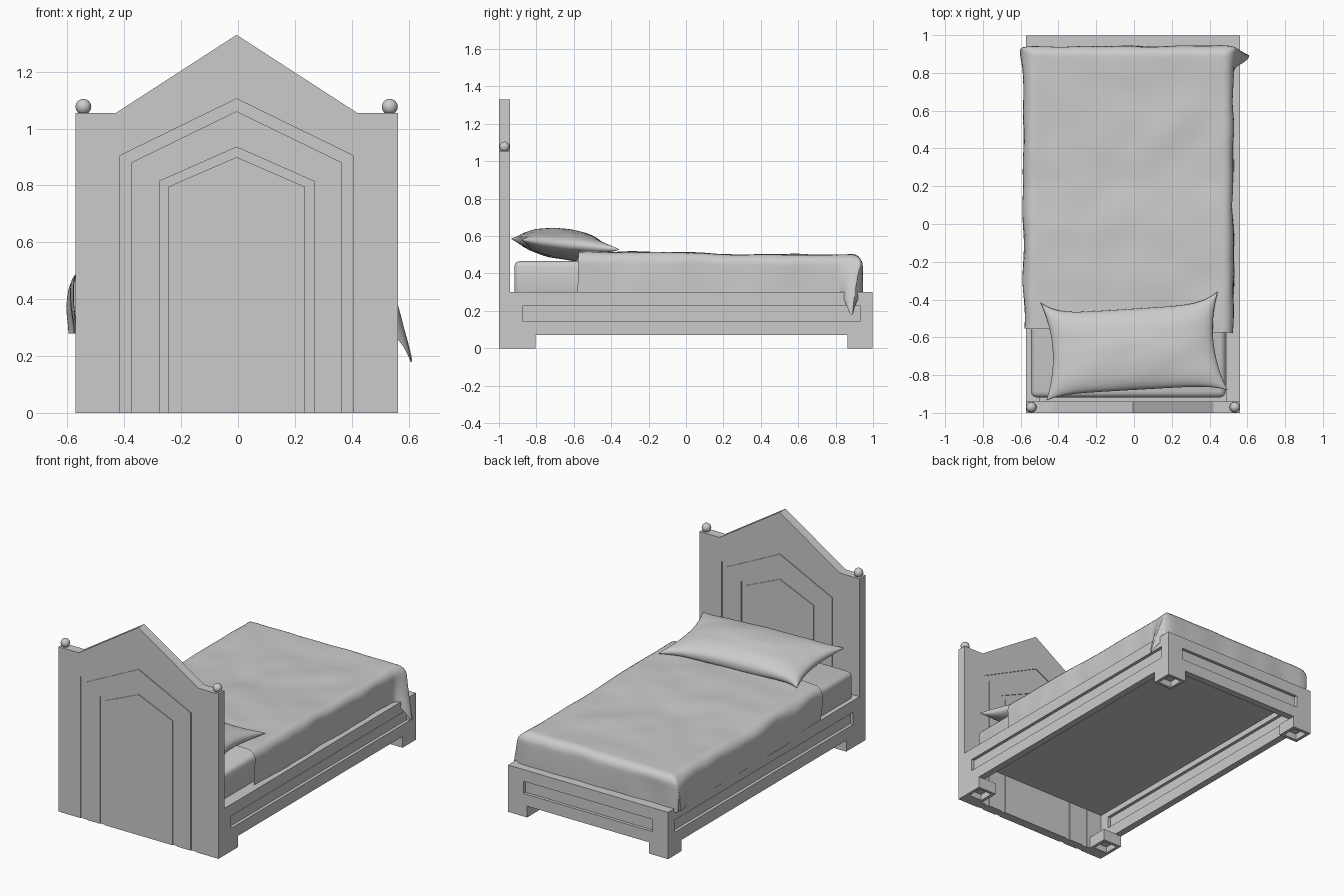
import bpy, bmesh, math
from mathutils import Vector, noise

if "Cube" in bpy.data.objects:
    bpy.data.objects.remove(bpy.data.objects["Cube"])

CX = -0.005  # frame centre line


def new_object(name, bm):
    bmesh.ops.recalc_face_normals(bm, faces=bm.faces)
    me = bpy.data.meshes.new(name)
    bm.to_mesh(me)
    bm.free()
    ob = bpy.data.objects.new(name, me)
    bpy.context.collection.objects.link(ob)
    return ob


def box(name, x0, x1, y0, y1, z0, z1, bevel=0):
    bm = bmesh.new()
    bmesh.ops.create_cube(bm, size=1)
    for v in bm.verts:
        v.co = ((x0 + x1) / 2 + v.co.x * (x1 - x0),
                (y0 + y1) / 2 + v.co.y * (y1 - y0),
                (z0 + z1) / 2 + v.co.z * (z1 - z0))
    if bevel:
        bmesh.ops.bevel(bm, geom=bm.edges[:], offset=bevel, segments=3, profile=0.5, affect='EDGES')
    return new_object(name, bm)


def slab(name, pts, y0, y1):
    # x-z outline extruded along y
    bm = bmesh.new()
    f = bm.faces.new([bm.verts.new((CX + x, y0, z)) for x, z in pts])
    r = bmesh.ops.extrude_face_region(bm, geom=[f])
    bmesh.ops.translate(bm, vec=(0, y1 - y0, 0),
                        verts=[g for g in r['geom'] if isinstance(g, bmesh.types.BMVert)])
    return new_object(name, bm)


def cut(ob, cutters):
    for c in cutters:
        m = ob.modifiers.new('cut', 'BOOLEAN')
        m.operation, m.solver, m.object = 'DIFFERENCE', 'EXACT', c
        bpy.context.view_layer.objects.active = ob
        bpy.ops.object.modifier_apply(modifier=m.name)
        bpy.data.objects.remove(c, do_unlink=True)


def smooth(ob, angle=60):
    bpy.ops.object.select_all(action='DESELECT')
    ob.select_set(True)
    bpy.context.view_layer.objects.active = ob
    bpy.ops.object.shade_smooth_by_angle(angle=math.radians(angle))


def house(w, shoulder, peak):
    return [(-w, -0.05), (-w, shoulder), (0, peak), (w, shoulder), (w, -0.05)]


# Headboard with two wide, shallow house-shaped grooves on each face
H = 0.567
headboard = slab('headboard', [(-H, 0), (-H, 1.055), (-0.425, 1.055), (0, 1.33),
                               (0.425, 1.055), (H, 1.055), (H, 0)], -1.0, -0.94)
grooves = []
for w, s, p, g in ((0.41, 0.905, 1.105, 0.04), (0.272, 0.815, 0.935, 0.032)):
    outline = house(w, s, p) + house(w - g, s - g * 0.6, p - g * 1.1)[::-1]
    for y0, y1 in ((-1.03, -0.994), (-0.946, -0.91)):
        grooves.append(slab('groove_cutter', outline, y0, y1))
cut(headboard, grooves)

# Ball finials
for side, name in ((-1, 'left'), (1, 'right')):
    bm = bmesh.new()
    bmesh.ops.create_uvsphere(bm, u_segments=12, v_segments=8, radius=0.028)
    bmesh.ops.translate(bm, verts=bm.verts, vec=(CX + side * 0.539, -0.97, 1.077))
    smooth(new_object('finial_' + name, bm))

# Bed frame: three rails with a slot sunk into both faces, open towards the headboard
X0, X1, Y0, Y1, T, F, D = CX - H, CX + H, -0.94, 0.998, 0.045, 0.135, 0.02
frame = box('bed_frame', X0, X1, Y0, Y1, 0.072, 0.30)
cutters = [box('well', X0 + T, X1 - T, Y0 - 0.1, Y1 - T, -1, 0.27),
           box('opening', X0 + 0.075, X1 - 0.075, Y0 - 0.1, Y1 - 0.075, 0.2, 1)]
for a, b in ((X0 - 0.1, X0 + D), (X1 - D, X1 + 0.1),
             (X0 + T - D, X0 + 0.1), (X1 - 0.1, X1 - T + D)):
    cutters.append(box('slot_side', a, b, Y0 + 0.065, Y1 - 0.065, 0.147, 0.225))
for a, b in ((Y1 - D, Y1 + 0.1), (Y1 - 0.1, Y1 - T + D)):
    cutters.append(box('slot_end', X0 + 0.11, X1 - 0.11, a, b, 0.147, 0.225))
cut(frame, cutters)
box('bed_base', X0 + T, X1 - T, Y0, Y1 - T, 0.262, 0.275)

# Square feet, hollow underneath
for xn, x in (('left', X0), ('right', X1 - F)):
    for yn, y in (('head', Y0), ('tail', Y1 - F)):
        foot = box(f'foot_{yn}_{xn}', x, x + F, y, y + F, 0, 0.075)
        h = 0.02
        cut(foot, [box('hollow', x + h, x + F - h, y + h, y + F - h, -0.1, 0.04)])

# Mattress
smooth(box('mattress', -0.545, 0.485, -0.918, 0.92, 0.275, 0.466, bevel=0.03), 40)


def fold(s, edge, r=0.05):
    # distance along the cloth -> (position, drop) over a rounded edge
    t = s - (edge - r)
    if t <= 0:
        return s, 0
    if t < r * math.pi / 2:
        return edge - r + r * math.sin(t / r), r * (1 - math.cos(t / r))
    return edge, r + t - r * math.pi / 2


def ease(t):
    t = max(0, min(1, t))
    return t * t * (3 - 2 * t)


# Blanket draped over both sides and the end, with a loose corner on the right
NX, NY, HX, HEAD, END, HANG = 90, 110, 0.55, -0.565, 0.94, 0.2
bm = bmesh.new()
rows = []
for j in range(NY + 1):
    row = []
    v = HEAD + (END + HANG - HEAD) * j / NY
    y, dv = fold(v, END)
    for i in range(NX + 1):
        u = (HX + HANG) * (2 * i / NX - 1)
        side = 1 if u > 0 else -1
        x, du = fold(abs(u), HX)
        drop = max(du, dv)
        hang = ease(du / 0.06)
        p = Vector((side * x - 0.025, y, 0.5 - drop))
        p.z += (0.013 * ease((0.25 - v) / 0.3)
                + 0.008 * noise.noise(Vector((u * 5, v * 5, 3)))) * (1 - min(1, drop * 6))
        # gentle waves on the hanging parts, bulge on the left
        p.x += hang * side * 0.014 * noise.noise(Vector((v * 5, du * 3, side * 7)))
        if side < 0:
            p.x -= 0.012 * math.sin(min(du / HANG, 1) * math.pi)
        p.y += ease(dv / 0.06) * 0.01 * noise.noise(Vector((u * 5, dv * 3, 11)))
        # flared corner
        w = ease((v - (END - 0.14)) / 0.14) * min(1, du / HANG)
        p.x += side * w * (0.085 if side > 0 else 0.015)
        p.y -= w * (0.045 if side > 0 else 0.03)
        p.z -= w * w * (0.1 if side > 0 else 0)
        # slanted hem at the head
        p.y += 0.03 * (0.5 - i / NX) * max(0, 1 - (v - HEAD) / 0.1)
        row.append(bm.verts.new(p))
    rows.append(row)
for a, b in zip(rows, rows[1:]):
    for i in range(NX):
        bm.faces.new((a[i], a[i + 1], b[i + 1], b[i]))
smooth(new_object('blanket', bm))

# Pillow: two puffed sheets between four pinched corners
A, B = Vector((-0.465, -0.935)), Vector((0.495, -0.88))
C, E = Vector((-0.495, -0.415)), Vector((0.445, -0.355))
N = 32
bm = bmesh.new()
for up in (1, -1):
    grid = []
    for j in range(N + 1):
        t = -math.cos(math.pi * j / N)
        row = []
        for i in range(N + 1):
            s = -math.cos(math.pi * i / N)
            q = (A.lerp(B, (s + 1) / 2)).lerp(C.lerp(E, (s + 1) / 2), (t + 1) / 2)
            q.x -= 0.05 * s * (1 - t * t)
            q.y -= (0.065 if t > 0 else 0.03) * t * (1 - s ** 6)
            puff = max(0, (1 - s * s) * (1 - t * t)) ** 0.42
            wrinkle = 1 + 0.1 * noise.noise(Vector((s * 2.2, t * 2.2, up * 5)))
            z = 0.567 - 0.1 * (q.y + 0.75) + up * 0.082 * puff * wrinkle
            row.append(bm.verts.new((q.x, q.y, z)))
        grid.append(row)
    for a, b in zip(grid, grid[1:]):
        for i in range(N):
            bm.faces.new((a[i], a[i + 1], b[i + 1], b[i]))
bmesh.ops.remove_doubles(bm, verts=bm.verts, dist=0.0003)
smooth(new_object('pillow', bm), 80)
